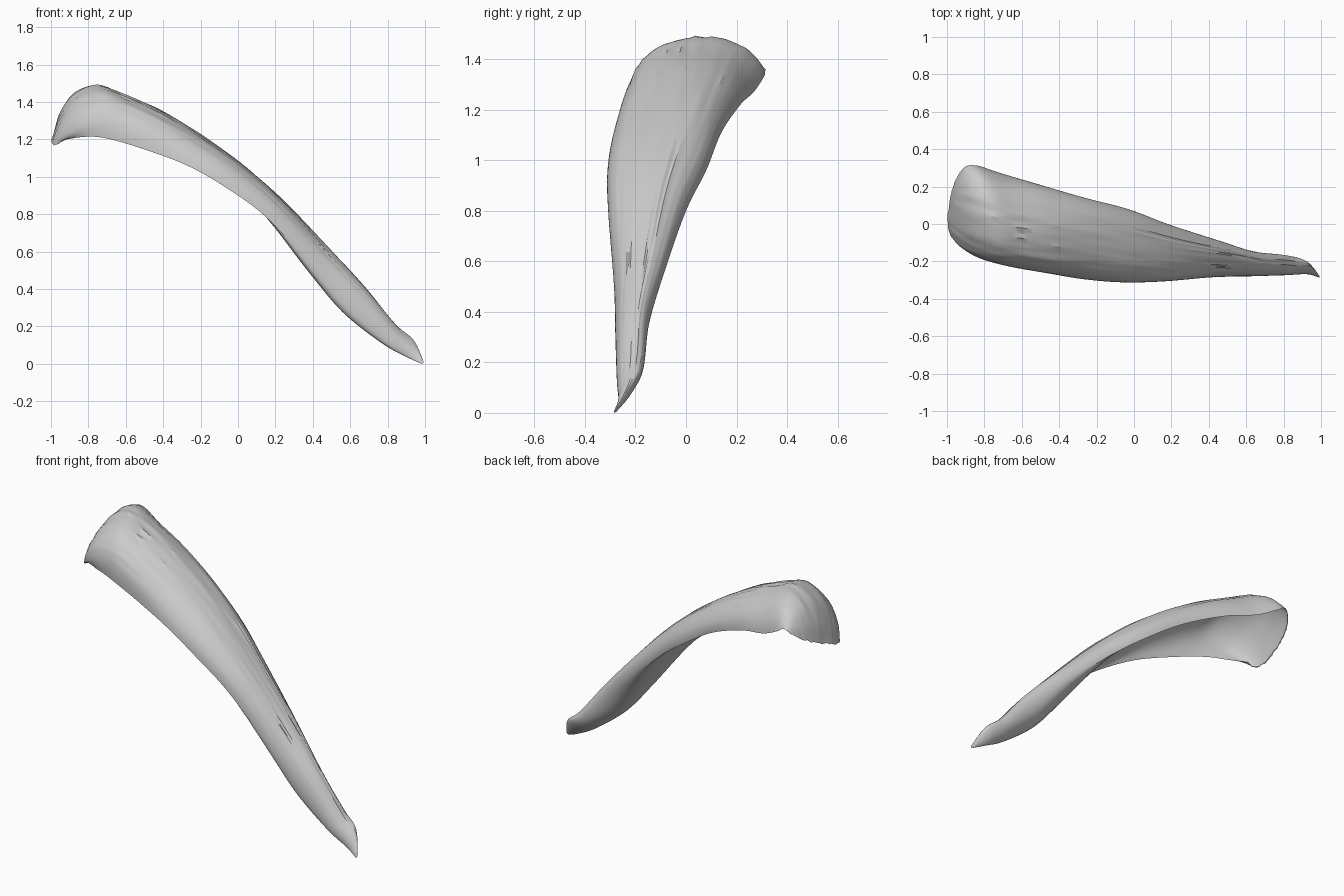
import bpy, bmesh, math, random
from mathutils import Vector as V

if "Cube" in bpy.data.objects:
    bpy.data.objects.remove(bpy.data.objects["Cube"])

random.seed(4)
# Stations from tip to hood: front edge, crown, back edge, hollow depth (-1 full .. 1 thin)
ST = [
    ((.987, -.285, .003), (.992, -.28, .012), (.982, -.272, .012), -.9),
    ((.92, -.268, .045), (.945, -.235, .11), (.91, -.195, .125), -.9),
    ((.80, -.274, .13), (.845, -.22, .205), (.80, -.166, .19), -.8),
    ((.605, -.28, .31), (.68, -.21, .405), (.62, -.145, .36), -.75),
    ((.415, -.285, .50), (.49, -.18, .61), (.43, -.085, .56), -.5),
    ((.155, -.307, .78), (.24, -.15, .875), (.17, .0, .80), -.05),
    ((-.06, -.312, .94), (.02, -.11, 1.07), (-.04, .08, .96), .35),
    ((-.27, -.295, 1.06), (-.20, -.07, 1.225), (-.27, .14, 1.11), .75),
    ((-.48, -.26, 1.14), (-.42, -.045, 1.355), (-.52, .215, 1.22), .87),
    ((-.65, -.228, 1.193), (-.60, -.02, 1.435), (-.70, .268, 1.27), .91),
    ((-.75, -.20, 1.213), (-.745, .0, 1.482), (-.82, .308, 1.33), .93),
    ((-.82, -.172, 1.214), (-.875, .025, 1.43), (-.85, .313, 1.35), .93),
    ((-.88, -.132, 1.207), (-.955, .06, 1.325), (-.868, .315, 1.36), .94),
    ((-.93, -.085, 1.197), (-.99, .10, 1.22), (-.88, .315, 1.36), .95),
]
SUB, N = 6, 40          # rings per station gap, points across the shell


def catmull(a, b, c, d, t):
    return .5 * (2 * b + (c - a) * t + (2 * a - 5 * b + 4 * c - d) * t * t
                 + (3 * b - a - 3 * c + d) * t ** 3)


def station(u):
    i = min(int(u), len(ST) - 2)
    ids = [max(0, min(len(ST) - 1, i + o)) for o in (-1, 0, 1, 2)]
    pts = [catmull(*(V(ST[j][k]) for j in ids), u - i) for k in range(3)]
    return (*pts, catmull(*(ST[j][3] for j in ids), u - i))


def spow(x, p):
    return math.copysign(abs(x) ** p, x)


# Long fibre wrinkles: one height per column, drifting slowly along the length
wr = [[random.uniform(-1, 1) for _ in range(N + 1)] for _ in ST]

bm = bmesh.new()
rings = []
rows = (len(ST) - 1) * SUB
for r in range(rows + 1):
    u = r / SUB
    f, c, b, depth = station(u)
    mid, half = (f + b) / 2, (b - f) / 2
    up = c - mid
    i = min(int(u), len(ST) - 2)
    outer, inner = [], []
    for k in range(N + 1):
        a = math.pi * k / N
        # The front flank is fuller than the back one
        ca = math.cos(a)
        across = half * -spow(ca, .8 if ca > 0 else 1)
        s = spow(max(0, math.sin(a)), .85 if ca > 0 else .95)
        w = wr[i][k] * (1 - u + i) + wr[i + 1][k] * (u - i)
        outer.append(mid + across + up * s * (1 + .025 * w))
        if 0 < k < N:
            inner.append(mid + across * .99 + up * s * depth)
    # Ragged hood rim
    if r == rows:
        for k in range(1, N):
            j = V((0, 0, random.uniform(-.006, .006)))
            outer[k] += j
            inner[k - 1] += j
    rings.append([bm.verts.new(p) for p in outer + inner[::-1]])

# Skin the rings and close both ends
M = 2 * N
for p, q in zip(rings, rings[1:]):
    for k in range(M):
        bm.faces.new((p[k], p[(k + 1) % M], q[(k + 1) % M], q[k]))
bm.faces.new(rings[0])
last = rings[-1]
for k in range(N):
    ids = [k, k + 1, M - k - 1, (M - k) % M]
    vs = list(dict.fromkeys(last[j] for j in ids))
    if len(vs) > 2:
        bm.faces.new(vs)
bmesh.ops.recalc_face_normals(bm, faces=bm.faces)

me = bpy.data.meshes.new("hollow_sheath")
bm.to_mesh(me)
bm.free()
ob = bpy.data.objects.new("hollow_sheath", me)
bpy.context.collection.objects.link(ob)
bpy.context.view_layer.objects.active = ob
ob.select_set(True)
bpy.ops.object.shade_smooth_by_angle(angle=math.radians(30))
